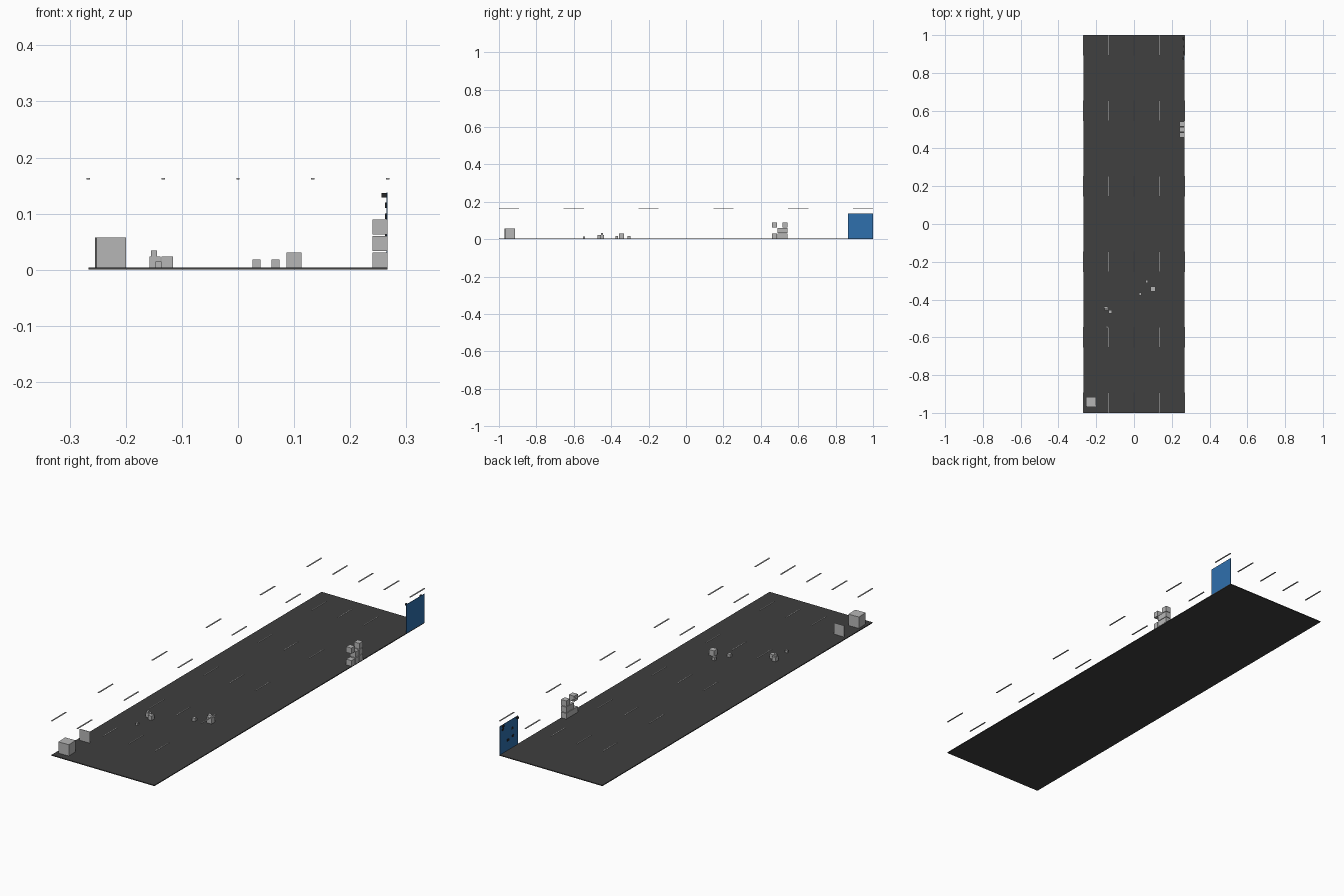
import bpy, bmesh, math
from mathutils import Matrix

cube = bpy.data.objects.get("Cube")
if cube:
    bpy.data.objects.remove(cube, do_unlink=True)


def material(name, rgb):
    m = bpy.data.materials.new(name)
    m.use_nodes = True
    m.diffuse_color = (*rgb, 1)
    m.node_tree.nodes["Principled BSDF"].inputs["Base Color"].default_value = (*rgb, 1)
    return m


ASPHALT = material("dark grey floor", (0.05, 0.05, 0.05))
GREY = material("light grey", (0.47, 0.47, 0.47))
LAMP = material("lamp grey", (0.55, 0.55, 0.55))
BLUE = material("blue panel", (0.028, 0.16, 0.42))
BLACK = material("dark fitting", (0.02, 0.02, 0.022))

FLOOR = 0.004      # height of the floor surface
UNIT = 2 / 15      # module of the layout


def boxes(name, mat, items):
    """One object from boxes given as (centre, size, turn in degrees)."""
    bm = bmesh.new()
    for c, s, turn in items:
        m = (Matrix.Translation(c) @ Matrix.Rotation(math.radians(turn), 4, 'Z')
             @ Matrix.Diagonal((*s, 1)))
        bmesh.ops.create_cube(bm, size=1, matrix=m)
    me = bpy.data.meshes.new(name)
    bm.to_mesh(me)
    bm.free()
    me.materials.append(mat)
    ob = bpy.data.objects.new(name, me)
    bpy.context.collection.objects.link(ob)
    return ob


def crate(name, x, y, size, base=FLOOR, turn=0):
    return boxes(name, GREY, [((x, y, base + size / 2), (size,) * 3, turn)])


# Floor slab
boxes("floor", ASPHALT, [((0, 0, FLOOR / 2), (4 * UNIT, 2, FLOOR), 0)])

# Overhead tube lights, five columns by six rows
for i in range(-2, 3):
    rows = [((i * UNIT, y, 0.1625), (0.006, 0.108, 0.0025), 0)
            for y in (-0.946, -0.6, -0.2, 0.2, 0.6, 0.946)]
    boxes(f"tube_lights_{i + 3}", LAMP, rows)

# Large crate and the upright plate behind it
crate("large_crate", -0.227, -0.942, 0.053, turn=2)
boxes("upright_plate", GREY,
      [((-0.227, -0.81, FLOOR + 0.0265), (0.053, 0.002, 0.053), 0)])

# Small crates, left group
crate("left_crate_back", -0.148, -0.448, 0.02)
crate("left_crate_front", -0.126, -0.464, 0.02)
crate("left_crate_top", -0.150, -0.450, 0.0107, base=FLOOR + 0.02)
crate("left_crate_loose", -0.142, -0.545, 0.0107)

# Small crates, middle group
crate("middle_crate_small_front", 0.033, -0.370, 0.0145)
crate("middle_crate_small_back", 0.067, -0.305, 0.0145)
crate("middle_crate_large", 0.100, -0.344, 0.0267)

# Stacked wall of crates with two gaps
stack = [((0.2533, 0.472 + c * 0.0293, 0.0175 + r * 0.0293), (0.0267,) * 3, 0)
         for c in range(3) for r in range(3) if (c, r) not in ((0, 1), (1, 2))]
boxes("crate_stack", GREY, stack)

# Blue panel at the far end of the left edge
boxes("blue_panel", BLUE,
      [((0.2655, 1 - UNIT / 2, FLOOR + UNIT / 2), (0.002, UNIT, UNIT), 0)])

# Corner fittings and small studs on the inner side of the panel
boxes("corner_fittings", BLACK,
      [((0.260, y, 0.133), (0.009, 0.009, 0.008), 0) for y in (0.876, 0.982)])
boxes("panel_studs", BLACK,
      [((0.2638, y, z), (0.003, 0.012, 0.010), 0)
       for y, z in ((0.94, 0.052), (0.904, 0.058), (0.978, 0.115), (0.91, 0.095))])
